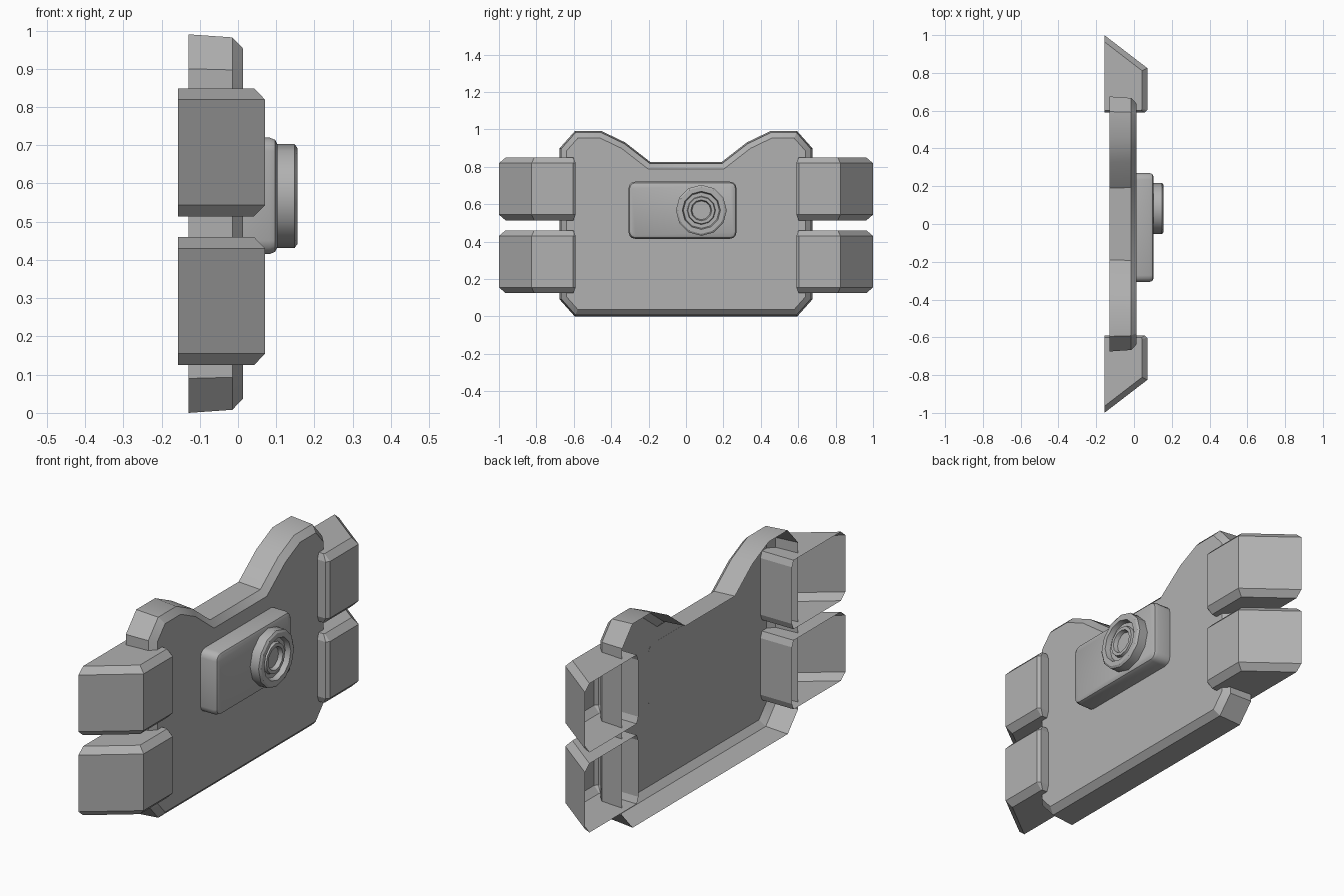
import bpy, bmesh
from math import sin, cos, pi, radians
from mathutils import Vector

if "Cube" in bpy.data.objects:
    bpy.data.objects.remove(bpy.data.objects["Cube"])

# Mid-grey finish shared by all parts
grey = bpy.data.materials.new("mid_grey")
grey.diffuse_color = (0.44, 0.44, 0.44, 1)
grey.use_nodes = True
grey.node_tree.nodes["Principled BSDF"].inputs["Base Color"].default_value = grey.diffuse_color


def loft(name, loops, closed=True, cap_start=False, cap_end=True, flip=False):
    """Skin a list of equal-length point loops into one object."""
    bm = bmesh.new()
    rows = [[bm.verts.new(p) for p in loop] for loop in loops]
    n = len(rows[0])
    for a, b in zip(rows, rows[1:]):
        for i in range(n if closed else n - 1):
            j = (i + 1) % n
            bm.faces.new((a[i], a[j], b[j], b[i]))
    if cap_start:
        bm.faces.new(rows[0][::-1])
    if cap_end:
        bm.faces.new(rows[-1])
    if flip:
        bmesh.ops.reverse_faces(bm, faces=bm.faces[:])
    me = bpy.data.meshes.new(name)
    bm.to_mesh(me)
    bm.free()
    me.materials.append(grey)
    ob = bpy.data.objects.new(name, me)
    bpy.context.collection.objects.link(ob)
    return ob


def smooth(ob):
    bpy.ops.object.select_all(action='DESELECT')
    ob.select_set(True)
    bpy.context.view_layer.objects.active = ob
    bpy.ops.object.shade_smooth_by_angle(angle=radians(31))


def inset(pts, d):
    """Mitred inward offset of a counter-clockwise outline."""
    out = []
    for i, p in enumerate(pts):
        p, a, b = Vector(p), Vector(pts[i - 1]), Vector(pts[(i + 1) % len(pts)])
        e, f = (p - a).normalized(), (b - p).normalized()
        n1, n2 = Vector((-e.y, e.x)), Vector((-f.y, f.x))
        out.append(p + (n1 + n2) * d / (1 + n1.dot(n2)))
    return out


def at_x(x, pts):
    return [(x, p[0], p[1]) for p in pts]


# Main plate: open-backed shell with a dipped top edge
half = [(0.595, 0.0), (0.675, 0.09), (0.675, 0.90), (0.595, 0.99),
        (0.45, 0.99), (0.325, 0.93), (0.19, 0.825)]
outline = half + [(-y, z) for y, z in reversed(half)]
smooth(loft("plate", [at_x(-0.13, outline), at_x(-0.015, inset(outline, 0.008)),
                      at_x(0.013, inset(outline, 0.037))]))

# Four wrap-around side clips: open-backed, slanted outside, chamfered
wide = [(-0.157, 0.59), (0.058, 0.59), (0.071, 0.604), (0.071, 0.825), (-0.157, 1.0)]
narrow = [(-0.157, 0.602), (0.038, 0.602), (0.042, 0.606), (0.042, 0.812), (-0.157, 0.965)]
for side, s in (("left", -1), ("right", 1)):
    for level, z0 in (("lower", 0.125), ("upper", 0.514)):
        sections = [(narrow, 0), (wide, 0.03), (wide, 0.305), (narrow, 0.335)]
        loft(f"{level}_{side}_clip",
             [[(x, s * y, z0 + dz) for x, y in prof] for prof, dz in sections],
             closed=False, cap_start=True, flip=(s < 0))

# Raised housing: rounded rectangle with a softened front edge
y0, y1, z0, z1, r = -0.307, 0.27, 0.415, 0.72, 0.035
rounded = []
for k, (cy, cz) in enumerate([(y1 - r, z1 - r), (y0 + r, z1 - r),
                              (y0 + r, z0 + r), (y1 - r, z0 + r)]):
    for i in range(4):
        a = (k + i / 3) * pi / 2
        rounded.append((cy + r * cos(a), cz + r * sin(a)))
smooth(loft("housing", [at_x(0.0125, rounded), at_x(0.082, rounded),
                        at_x(0.097, inset(rounded, 0.006)),
                        at_x(0.103, inset(rounded, 0.018))], cap_start=True))

# Round dial: twelve-sided rim, groove, inner ring and sunken centre
steps = [(0.10, 0.136), (0.148, 0.136), (0.155, 0.126), (0.155, 0.102),
         (0.130, 0.096), (0.130, 0.076), (0.145, 0.072), (0.145, 0.056), (0.125, 0.050)]
smooth(loft("dial", [at_x(x, [(0.082 + rad * cos(i * pi / 6), 0.567 + rad * sin(i * pi / 6))
                              for i in range(12)]) for x, rad in steps]))
